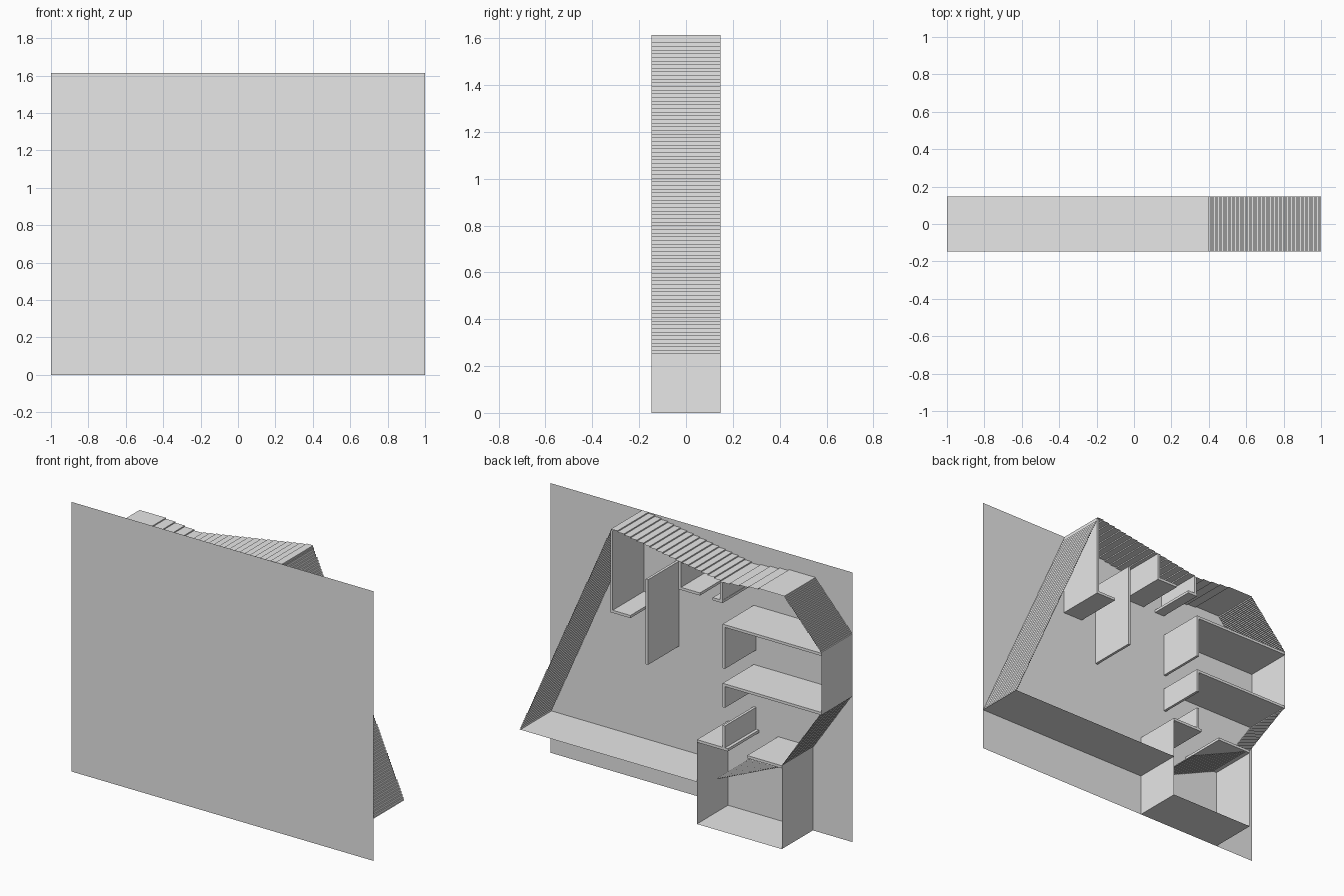
import bpy
import bmesh

DEPTH = 0.147    # half height of the walls along y
THICK = 0.016    # inner wall thickness
STEP = 0.007     # size of the small steps along slanted walls

cube = bpy.data.objects.get("Cube")
if cube:
    bpy.data.objects.remove(cube, do_unlink=True)

grey = bpy.data.materials.new("plain_grey")
grey.use_nodes = True
grey.diffuse_color = (0.8, 0.8, 0.8, 1)
grey.node_tree.nodes["Principled BSDF"].inputs["Base Color"].default_value = (0.8, 0.8, 0.8, 1)


def add_object(name, bm):
    mesh = bpy.data.meshes.new(name)
    bm.to_mesh(mesh)
    bm.free()
    mesh.materials.append(grey)
    obj = bpy.data.objects.new(name, mesh)
    bpy.context.collection.objects.link(obj)
    return obj


def sheet(name, points):
    """Thin wall standing on the base, following (x, z) points."""
    bm = bmesh.new()
    front = [bm.verts.new((x, -DEPTH, z)) for x, z in points]
    back = [bm.verts.new((x, DEPTH, z)) for x, z in points]
    for i in range(len(points) - 1):
        bm.faces.new((front[i], back[i], back[i + 1], front[i + 1]))
    return add_object(name, bm)


def stairs(name, a, b):
    """Slanted wall made of many small right-angled steps."""
    dx, dz = b[0] - a[0], b[1] - a[1]
    count = max(2, round(min(abs(dx), abs(dz)) / STEP))
    points = [a]
    for i in range(count):
        x, z = points[-1]
        nx, nz = a[0] + dx * (i + 1) / count, a[1] + dz * (i + 1) / count
        points += [(nx, z), (nx, nz)]
    return sheet(name, points)


def block(name, x0, x1, z0, z1):
    """Solid inner wall."""
    bm = bmesh.new()
    bmesh.ops.create_cube(bm, size=1)
    for v in bm.verts:
        v.co.x = x1 if v.co.x > 0 else x0
        v.co.y = DEPTH if v.co.y > 0 else -DEPTH
        v.co.z = z1 if v.co.z > 0 else z0
    return add_object(name, bm)


def level_wall(name, x0, x1, z):
    return block(name, x0, x1, z - THICK / 2, z + THICK / 2)


def upright_wall(name, x, z0, z1):
    return block(name, x - THICK / 2, x + THICK / 2, z0, z1)


# Base plate
bm = bmesh.new()
bm.faces.new([bm.verts.new((x, -DEPTH, z))
              for x, z in ((-1, 0), (1, 0), (1, 1.613), (-1, 1.613))])
add_object("base_plate", bm)

# Outer walls, straight runs and stepped slants
sheet("lower_wall", [(-0.175, 0.252), (1, 0.252)])
stairs("left_slanted_wall", (1, 0.252), (0.394, 1.613))
stairs("upper_slanted_wall", (0.394, 1.613), (-0.33, 1.492))
stairs("upper_shallow_wall", (-0.33, 1.492), (-0.58, 1.518))
sheet("upper_flat_wall", [(-0.58, 1.518), (-0.747, 1.518)])
stairs("right_upper_slant", (-0.747, 1.518), (-1, 1.24))
sheet("right_wall", [(-1, 1.24), (-1, 0.88)])
stairs("right_lower_slant", (-1, 0.88), (-0.737, 0.494))
sheet("alcove_wall", [(-0.737, 0.494), (-0.737, 0), (-0.175, 0), (-0.175, 0.495)])

# Upper inner walls
upright_wall("closet_side", 0.39, 1.12, 1.605)
level_wall("closet_floor", 0.265, 0.398, 1.122)
upright_wall("middle_partition", 0.156, 0.866, 1.375)
upright_wall("hall_partition", -0.062, 1.375, 1.54)
level_wall("hall_ledge", -0.195, -0.054, 1.38)
upright_wall("hall_post", -0.335, 1.375, 1.49)
level_wall("hall_post_foot", -0.345, -0.28, 1.375)

# Right-hand rooms: a level wall with a short return at its end
for name, z, low in (("upper_room", 1.234, 0.978), ("middle_room", 0.88, 0.745)):
    level_wall(name + "_wall", -1, -0.345, z)
    upright_wall(name + "_return", -0.353, low, z)

# Lower entry walls
level_wall("entry_ledge", -0.38, -0.175, 0.497)
upright_wall("entry_return", -0.353, 0.497, 0.636)
level_wall("alcove_ledge", -0.737, -0.507, 0.491)
stairs("open_door", (-0.737, 0.491), (-0.31, 0.303))
